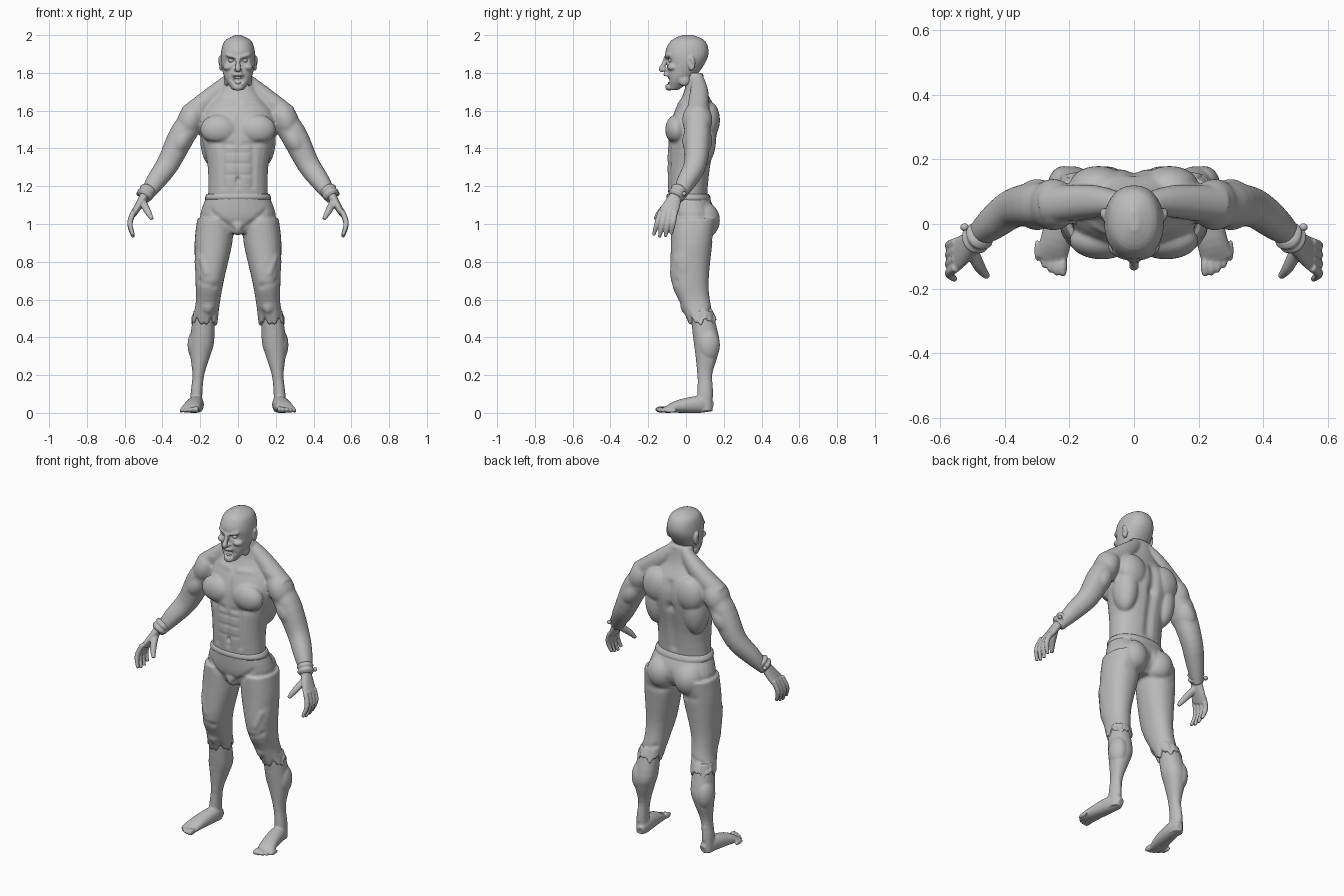
import bpy, bmesh
from math import sin, cos, pi, exp, atan2, copysign
from mathutils import Vector, Matrix, Euler

default_cube = bpy.data.objects.get("Cube")
if default_cube:
    bpy.data.objects.remove(default_cube, do_unlink=True)

shade = (.5, .5, .5, 1)
grey = bpy.data.materials.new("clay grey")
grey.use_nodes = True
grey.diffuse_color = shade
grey.node_tree.nodes["Principled BSDF"].inputs["Base Color"].default_value = shade

along_x, along_y, along_z = Vector.Fill(3), Vector.Fill(3), Vector.Fill(3)
along_x.x = along_y.y = along_z.z = 1


def resample(points, steps=4):
    """Catmull-Rom interpolation of positions together with their radii."""
    padded = [points[0], *points, points[-1]]
    result = []
    for before, start, end, after in zip(padded, padded[1:], padded[2:], padded[3:]):
        for step in range(steps):
            t = step / steps
            sample = []
            for a, b, c, d in zip(before, start, end, after):
                leave, arrive = (c - a) / 2, (d - b) / 2
                curve = 3 * (c - b) - 2 * leave - arrive
                sample.append(b + t * (leave + t * (curve + t * (leave + arrive - 2 * (c - b)))))
            result.append(sample)
    return result + [list(points[-1])]


def tube(mesh, points, guide=None, squareness=2.2, sides=28):
    """Loft rings of (x, y, z, radius[, radius]); level rings unless guided along a path."""
    samples = resample(points)
    centres = [Vector(sample[:3]) for sample in samples]
    rings = []
    for index, (centre, sample) in enumerate(zip(centres, samples)):
        across, over = along_x, along_y
        if guide:
            following = centres[min(index + 1, len(centres) - 1)]
            tangent = (following - centres[max(index - 1, 0)]).normalized()
            across = (guide - tangent * guide.dot(tangent)).normalized()
            over = tangent.cross(across)
        ring = []
        for side in range(sides):
            angle = 2 * pi * side / sides
            c, s = [copysign(abs(value) ** (2 / squareness), value) for value in (cos(angle), sin(angle))]
            ring.append(mesh.verts.new(centre + across * c * sample[3] + over * s * sample[-1]))
        rings.append(ring)
    for lower, upper in zip(rings, rings[1:]):
        for side in range(sides):
            mesh.faces.new((lower[side - 1], lower[side], upper[side], upper[side - 1]))
    mesh.faces.new(rings[0])
    mesh.faces.new(rings[-1])


def column(mesh, rows):
    """Central body column from (height, half width, front, back)."""
    tube(mesh, [(0, (front + back) / 2, height, half_width, (back - front) / 2)
                for height, half_width, front, back in rows])


def ellipsoid(mesh, centre, radii, tilt=0):
    placement = Matrix.LocRotScale(Vector(centre), Euler((0, tilt, 0)), Vector(radii))
    bmesh.ops.create_uvsphere(mesh, u_segments=24, v_segments=14, radius=1, matrix=placement)


def mirror(mesh):
    everything = mesh.verts[:] + mesh.edges[:] + mesh.faces[:]
    for element in bmesh.ops.duplicate(mesh, geom=everything)["geom"]:
        if isinstance(element, bmesh.types.BMVert):
            element.co.x *= -1


def stroke(start, end, width=.015, height=-.006):
    """A symmetric sculpting stroke: negative height presses a groove, positive raises a ridge."""
    return Vector(start), Vector(end) - Vector(start), width, height


def sculpt(data, strokes):
    moves = []
    for vertex in data.vertices:
        point = vertex.co.copy()
        point.x = abs(point.x)
        offset = 0
        for start, span, width, height in strokes:
            t = max(0, min(1, (point - start).dot(span) / span.length_squared))
            distance = (point - start - span * t).length / width
            offset += height * exp(-distance * distance)
        moves.append(vertex.normal * offset)
    for vertex, move in zip(data.vertices, moves):
        vertex.co += move


def finish(name, mesh, voxel=None, strokes=()):
    """Make the object; with a voxel size, fuse its volumes, soften and sculpt them."""
    bmesh.ops.recalc_face_normals(mesh, faces=mesh.faces[:])
    data = bpy.data.meshes.new(name)
    mesh.to_mesh(data)
    mesh.free()
    part = bpy.data.objects.new(name, data)
    bpy.context.collection.objects.link(part)
    if voxel:
        fuse = part.modifiers.new("fuse", "REMESH")
        fuse.mode = "VOXEL"
        fuse.voxel_size = voxel
        soften = part.modifiers.new("soften", "SMOOTH")
        soften.iterations = 5
        evaluated = part.evaluated_get(bpy.context.evaluated_depsgraph_get())
        data = bpy.data.meshes.new_from_object(evaluated)
        part.modifiers.clear()
        part.data = data
        sculpt(data, strokes)
    data.materials.clear()
    data.materials.append(grey)
    data.shade_smooth()
    return part


# torso and arms: arm, neck slope, shoulder, upper arm, chest, side back, shoulder blade
body = bmesh.new()
tube(body, [(.2, .06, 1.6, .06), (.29, .06, 1.48, .07), (.37, .05, 1.32, .06),
            (.44, 0, 1.22, .05), (.5, -.05, 1.13, .03)], along_y)
tube(body, [(.03, .06, 1.78, .03), (.12, .07, 1.69, .05), (.26, .06, 1.57, .06)], along_y)
ellipsoid(body, (.25, .06, 1.55), (.07, .08, .1), tilt=-.4)
ellipsoid(body, (.3, .06, 1.44), (.06, .08, .1), tilt=-.5)
ellipsoid(body, (.1, -.05, 1.5), (.1, .06, .08))
ellipsoid(body, (.13, .08, 1.45), (.07, .08, .15))
ellipsoid(body, (.11, .12, 1.55), (.09, .06, .1))
mirror(body)
column(body, [(1.1, .16, -.09, .11), (1.3, .16, -.1, .13), (1.5, .2, -.09, .17),
              (1.6, .18, -.06, .16), (1.7, .1, -.01, .11), (1.8, .07, 0, .09)])
abdomen = [stroke((0, -.1, z), (.06, -.09, z), width=.01, height=-.003) for z in (1.26, 1.32, 1.38)]
finish("torso_and_arms", body, .007, abdomen + [
    stroke((0, .17, 1.6), (0, .16, 1.45), width=.025, height=-.014),
    stroke((0, .16, 1.45), (0, .11, 1.2), width=.025, height=-.012),
    stroke((0, -.08, 1.6), (0, -.1, 1.2)),
    stroke((0, -.1, 1.23), (0, -.1, 1.24), width=.01, height=-.012),
    stroke((.08, -.09, 1.4), (.08, -.09, 1.2)),
    stroke((.03, -.1, 1.42), (.16, -.07, 1.43)),
    stroke((.03, -.04, 1.64), (.19, 0, 1.65), height=.005),
    stroke((.2, -.03, 1.6), (.21, -.02, 1.5))])

# head: ear, cheekbone, jaw corner, skull, nose, upper lip, chin
head = bmesh.new()
ellipsoid(head, (.093, .03, 1.85), (.012, .02, .04), tilt=.1)
ellipsoid(head, (.05, -.07, 1.83), (.03, .03, .02))
ellipsoid(head, (.06, -.01, 1.76), (.015, .03, .03))
mirror(head)
column(head, [(1.71, .03, -.09, -.04), (1.77, .07, -.1, .04), (1.85, .09, -.1, .1),
              (1.91, .09, -.11, .12), (1.97, .07, -.08, .1), (2, .015, -.02, .04)])
tube(head, [(0, -.1, 1.89, .01), (0, -.12, 1.84, .013), (0, -.13, 1.82, .015), (0, -.12, 1.81, .01)], along_x)
ellipsoid(head, (0, -.11, 1.816), (.024, .013, .009))
ellipsoid(head, (0, -.09, 1.79), (.036, .03, .02))
ellipsoid(head, (0, -.09, 1.725), (.03, .02, .02))
finish("head", head, .0045, [
    stroke((0, -.11, 1.76), (.015, -.105, 1.76), height=-.028),
    stroke((0, -.11, 1.738), (.02, -.1, 1.741), width=.006, height=.005),
    stroke((.03, -.1, 1.866), (.046, -.09, 1.866), width=.013, height=-.012),
    stroke((.012, -.11, 1.88), (.06, -.09, 1.896), width=.01, height=.008),
    stroke((.024, -.11, 1.815), (.042, -.09, 1.765), width=.008, height=-.004),
    stroke((.105, .02, 1.86), (.105, .03, 1.84), width=.01)])

# eyes
eyes = bmesh.new()
ellipsoid(eyes, (.036, -.08, 1.866), (.015, .014, .012))
mirror(eyes)
finish("eyes", eyes)

# upper and lower teeth
teeth = bmesh.new()
for height in (1.776, 1.747):
    tube(teeth, [(x, y, height, .006) for x, y in ((-.02, -.076), (0, -.09), (.02, -.076))], along_z)
finish("teeth", teeth)

# hands: palm, fingers, thumb
hands = bmesh.new()
tube(hands, [(.49, -.05, 1.16, .03, .025), (.53, -.08, 1.09, .047, .02), (.555, -.1, 1.05, .05, .016)], along_y)
for spread, length in zip((-1.5, -.5, .5, 1.5), (.13, .14, .137, .125)):
    knuckle = Vector((.55, -.095 + .026 * spread, 1.07))
    tip = knuckle + Vector((.005, -.03 + .005 * spread, -length))
    bend = knuckle.lerp(tip, .5) + along_x * .02
    tube(hands, [(*knuckle, .014), (*bend, .014), (*tip, .009)], along_y, sides=14)
tube(hands, [(.51, -.065, 1.125, .02), (.48, -.13, 1.07, .018), (.455, -.163, 1.026, .01)], along_y, sides=14)
mirror(hands)
finish("hands", hands, .004)

# wristbands with raised rims and a tied knot
bands = bmesh.new()
upper, lower = Vector((.47, -.03, 1.19)), Vector((.5, -.057, 1.143))
radii = (.034, .045, .04, .045, .034)
tube(bands, [(*upper.lerp(lower, step / 4), radius) for step, radius in enumerate(radii)], along_y)
ellipsoid(bands, (.525, -.01, 1.16), (.013, .012, .012))
mirror(bands)
finish("wristbands", bands)

# trousers: leg, buttock, knee, outer thigh, hips
trousers = bmesh.new()
tube(trousers, [(.12, .04, 1.03, .095, .12), (.13, .03, .9, .1, .11), (.15, .02, .7, .075, .1),
                (.16, .05, .58, .064, .08), (.18, .09, .47, .07, .074)])
ellipsoid(trousers, (.09, .09, 1.02), (.09, .09, .1))
ellipsoid(trousers, (.16, .01, .57), (.04, .04, .05))
ellipsoid(trousers, (.17, 0, .8), (.06, .07, .15))
mirror(trousers)
column(trousers, [(1.15, .165, -.1, .12), (1.03, .2, -.09, .16), (.95, .12, -.05, .1)])
ellipsoid(trousers, (0, -.05, .99), (.04, .04, .05))
trousers = finish("trousers", trousers, .007, [
    stroke((0, .18, 1.1), (0, .16, .95), width=.02, height=-.016),
    stroke((.03, -.08, .97), (.15, -.07, 1.07)),
    stroke((.03, .13, .92), (.15, .13, .93), width=.02),
    stroke((.1, -.07, .66), (.2, -.05, .7)),
    stroke((.2, -.06, .82), (.17, -.08, .74), height=.005),
    stroke((.12, .12, .56), (.22, .13, .54))])

# ragged hem
for vertex in trousers.data.vertices:
    fade = max(0, min(1, (.56 - vertex.co.z) / .08))
    angle = atan2(vertex.co.y - .09, abs(vertex.co.x) - .18)
    vertex.co.z += fade * (.014 * sin(5 * angle) + .008 * sin(11 * angle) + .01)

# waistband
waistband = bmesh.new()
column(waistband, [(1.12, .17, -.09, .13), (1.14, .176, -.104, .13), (1.16, .165, -.1, .12)])
finish("waistband", waistband)

# lower legs and feet: shin, calf, foot, toes
legs = bmesh.new()
tube(legs, [(.18, .08, .54, .055, .06), (.19, .11, .38, .064, .068), (.2, .11, .3, .052, .057),
            (.21, .1, .2, .031, .038), (.22, .1, .1, .031, .04), (.22, .1, .01, .033, .04)])
ellipsoid(legs, (.217, .12, .36), (.05, .06, .09))
tube(legs, [(.21, .14, .03, .02, .025), (.22, .08, .045, .04, .045), (.24, -.04, .034, .047, .034),
            (.258, -.11, .015, .05, .015)], along_x)
for toe in range(5):
    radius = .018 - .0015 * toe
    ellipsoid(legs, (.22 + .02 * toe, -.13 + .003 * toe * toe, radius), (radius * .75, .035, radius))
mirror(legs)
finish("lower_legs_and_feet", legs, .005, [
    stroke((.19, .05, .42), (.21, .07, .2), height=.003),
    stroke((.22, .14, .16), (.22, .14, .09), width=.01, height=.004)])
